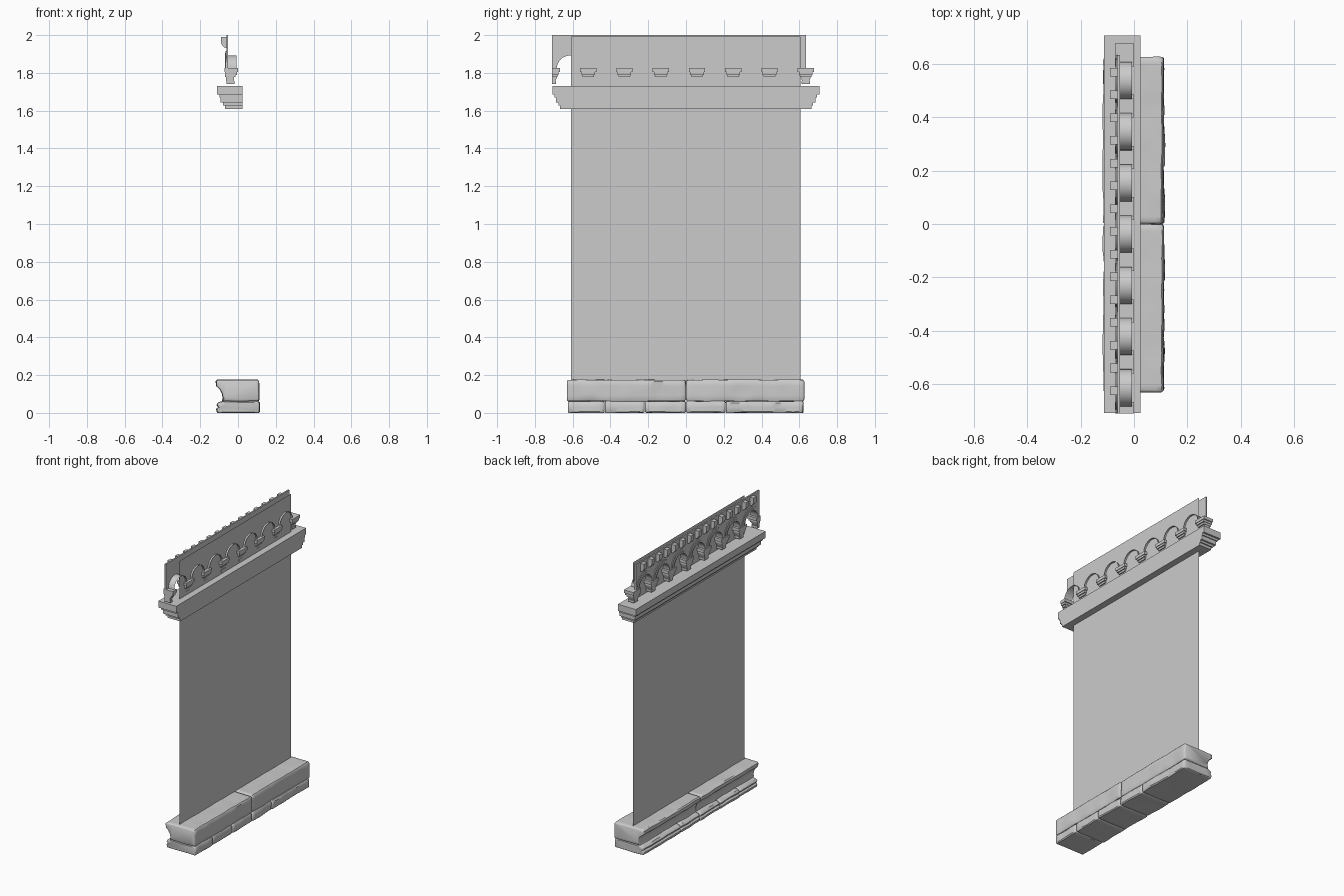
import bpy, bmesh, math, random
from mathutils import Vector, noise

if "Cube" in bpy.data.objects:
    bpy.data.objects.remove(bpy.data.objects["Cube"])

random.seed(4)
PITCH, Y0, SPRING, R = 0.192, -0.71, 1.822, 0.07
Y_END = Y0 + 7 * PITCH
CENTRES = [Y0 + PITCH * (k + 0.5) for k in range(7)]


def finish(bm, name, smooth=None, normals=True):
    if normals:
        bmesh.ops.recalc_face_normals(bm, faces=bm.faces)
    me = bpy.data.meshes.new(name)
    bm.to_mesh(me)
    bm.free()
    ob = bpy.data.objects.new(name, me)
    bpy.context.collection.objects.link(ob)
    if smooth:
        bpy.ops.object.select_all(action='DESELECT')
        ob.select_set(True)
        bpy.context.view_layer.objects.active = ob
        bpy.ops.object.shade_smooth_by_angle(angle=math.radians(smooth))
    return ob


def add_box(bm, x, y, z):
    m = bmesh.ops.create_cube(bm, size=1)
    for v in m['verts']:
        v.co = Vector([(a + b) / 2 + c * (b - a) for (a, b), c in zip((x, y, z), v.co)])


def add_loft(bm, rings, caps=True):
    rows = [[bm.verts.new(p) for p in r] for r in rings]
    n = len(rows[0])
    for a, b in zip(rows, rows[1:]):
        for i in range(n):
            bm.faces.new((a[i], a[(i + 1) % n], b[(i + 1) % n], b[i]))
    if caps:
        bm.faces.new(rows[0])
        bm.faces.new(rows[-1][::-1])


def arc(cy, r, n=16):
    return [(cy - r * math.cos(math.pi * i / n), SPRING + r * math.sin(math.pi * i / n))
            for i in range(n + 1)]


# Thin wall sheet
bm = bmesh.new()
vs = [bm.verts.new(p) for p in ((-0.02, -0.608, 0.1), (-0.02, 0.605, 0.1),
                                (-0.02, 0.605, 1.992), (-0.02, -0.608, 1.992))]
bm.faces.new(vs)
finish(bm, "wall_panel", normals=False)

# Stepped cornice, flat at the back
bm = bmesh.new()
for z0, z1, d in ((1.685, 1.73, 0), (1.67, 1.685, 0.013), (1.642, 1.67, 0.02),
                  (1.628, 1.642, 0.033), (1.61, 1.628, 0.042)):
    add_box(bm, (-0.112 + d, 0.025), (-0.708 + d, 0.706 - d), (z0, z1))
finish(bm, "cornice")

# Frieze plate with a row of arched openings
bm = bmesh.new()
outline = [(Y0, 2.0), (Y0, SPRING)]
for c in CENTRES:
    outline += arc(c, R)
outline += [(Y_END, SPRING), (Y_END, 2.0)]
add_loft(bm, [[(x, y, z) for y, z in outline] for x in (-0.062, -0.052)])
finish(bm, "frieze_plate", 30)

# Raised arch mouldings, two stepped bands on the plate
bm = bmesh.new()
for c in CENTRES:
    for ri, ro, x in ((R, 0.082, -0.07), (0.082, 0.095, -0.066)):
        add_loft(bm, [[(x, *o), (-0.058, *o), (-0.058, *i), (x, *i)]
                      for o, i in zip(arc(c, ro), arc(c, ri))])
finish(bm, "arch_mouldings", 30)

# Arch soffits running back through the wall
bm = bmesh.new()
for c in CENTRES:
    a, b = ([bm.verts.new((x, y, z)) for y, z in arc(c, R)] for x in (-0.06, -0.008))
    for i in range(len(a) - 1):
        bm.faces.new((a[i], a[i + 1], b[i + 1], b[i]))
finish(bm, "arch_soffits", 30)

# Small capitals under the arches; the first is cut in half at the end
bm = bmesh.new()
LEVELS = ((1.804, 1.825, 0.043, 0.043, -0.072, 0.0), (1.790, 1.804, 0.036, 0.036, -0.070, -0.004),
          (1.777, 1.790, 0.029, 0.033, -0.068, -0.012), (1.757, 1.777, 0.019, 0.027, -0.064, -0.020),
          (1.742, 1.757, 0.022, 0.022, -0.062, -0.018))
for k in range(8):
    y = Y0 + PITCH * k
    for z0, z1, w0, w1, xa, xb in LEVELS:
        add_loft(bm, [[(xa, max(y - w, Y0), z), (xb, max(y - w, Y0), z),
                       (xb, y + w, z), (xa, y + w, z)] for z, w in ((z0, w0), (z1, w1))])
finish(bm, "capitals")

# Corbel blocks along the top of the frieze
bm = bmesh.new()
prof = [(-0.055, 1.99), (-0.09, 1.99), (-0.09, 1.958), (-0.084, 1.945), (-0.074, 1.935), (-0.055, 1.93)]
for k in range(15):
    y = -0.625 + 0.0853 * k
    add_loft(bm, [[(x, yy, z) for x, z in prof] for yy in (y - 0.016, y + 0.016)])
finish(bm, "frieze_corbels")


# Weathered stones: a profile swept along y with rounded ends and noise
def stone(name, profile, ya, yb, amp):
    pts = []
    for i, p in enumerate(profile):
        q = profile[(i + 1) % len(profile)]
        n = max(1, int(math.dist(p, q) / 0.02))
        pts += [(p[0] + (q[0] - p[0]) * t / n, p[1] + (q[1] - p[1]) * t / n) for t in range(n)]
    zc = (min(p[1] for p in pts) + max(p[1] for p in pts)) / 2
    n = int((yb - ya) / 0.02)
    ys = [ya, ya + 0.003] + [ya + 0.008 + (yb - ya - 0.016) * i / n for i in range(n + 1)] + [yb - 0.003, yb]
    shrink = [0.008, 0.003] + [0] * (n + 1) + [0.003, 0.008]
    seed = Vector((random.uniform(0, 50), 0, random.uniform(0, 50)))
    rings = []
    for y, s in zip(ys, shrink):
        ring = []
        for x, z in pts:
            d = noise.noise_vector(Vector((x, y, z)) * 11 + seed) * amp
            fx, fz = 1 - s / 0.11, 1 - s / 0.05
            ring.append((x * fx + d.x, y + d.y * 0.3, max(0, zc + (z - zc) * fz + d.z * 0.5)))
        rings.append(ring)
    bm = bmesh.new()
    add_loft(bm, rings)
    finish(bm, name, 40)


UPPER = [(-0.108, 0.175), (-0.116, 0.168), (-0.114, 0.143), (-0.094, 0.125), (-0.083, 0.105),
         (-0.078, 0.08), (-0.082, 0.062), (0.106, 0.062), (0.11, 0.07), (0.11, 0.167), (0.104, 0.175)]
LOWER = [(-0.075, 0.062), (-0.102, 0.056), (-0.112, 0.043), (-0.104, 0.03), (-0.114, 0.02),
         (-0.112, 0.006), (-0.106, 0.0), (0.107, 0.0), (0.113, 0.007), (0.113, 0.052), (0.106, 0.061)]
for i, (a, b) in enumerate(((-0.63, -0.001), (0.001, 0.626))):
    stone(f"upper_stone_{i + 1}", UPPER, a, b, 0.006)
JOINTS = (-0.626, -0.43, -0.218, 0.0, 0.21, 0.622)
for i, (a, b) in enumerate(zip(JOINTS, JOINTS[1:])):
    stone(f"lower_stone_{i + 1}", LOWER, a + 0.001, b - 0.001, 0.006)
